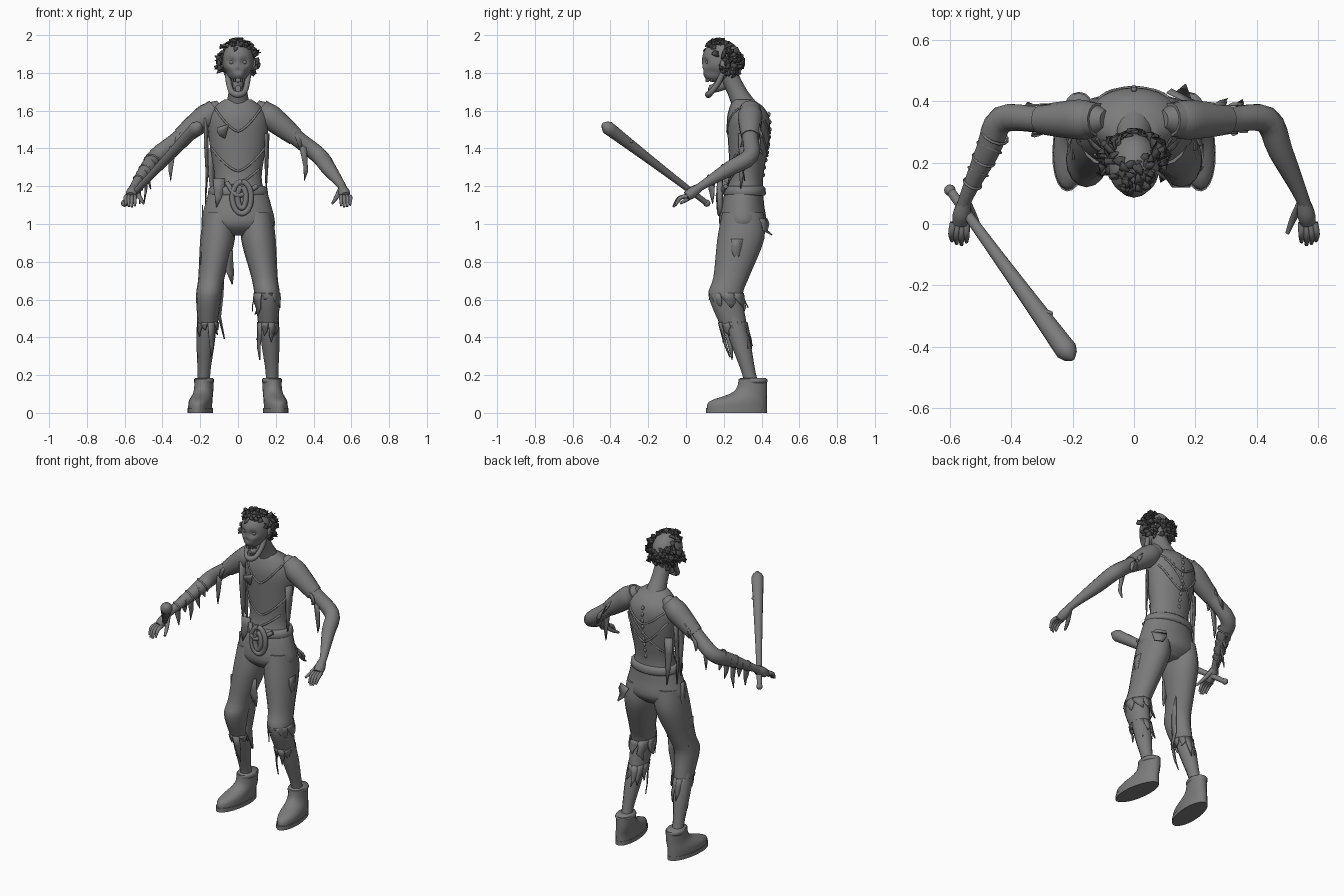
import bpy, bmesh, math, random
from mathutils import Vector, Matrix

cube = bpy.data.objects.get("Cube")
if cube:
    bpy.data.objects.remove(cube, do_unlink=True)
rng = random.Random(4)


def material(name, value):
    mat = bpy.data.materials.new(name)
    mat.use_nodes = True
    mat.diffuse_color = (value, value, value, 1)
    mat.node_tree.nodes["Principled BSDF"].inputs["Base Color"].default_value = mat.diffuse_color
    return mat


GREY = material("mid grey", .2)
DARK = material("dark grey hair", .07)


def finish(name, bm, mat=GREY, thick=0, angle=60):
    bmesh.ops.recalc_face_normals(bm, faces=bm.faces)
    mesh = bpy.data.meshes.new(name)
    bm.to_mesh(mesh)
    bm.free()
    mesh.materials.append(mat)
    obj = bpy.data.objects.new(name, mesh)
    bpy.context.collection.objects.link(obj)
    if thick:
        obj.modifiers.new("thickness", "SOLIDIFY").thickness = thick
    bpy.ops.object.select_all(action="DESELECT")
    bpy.context.view_layer.objects.active = obj
    obj.select_set(True)
    bpy.ops.object.shade_smooth_by_angle(angle=math.radians(angle))


def turns(count):
    return [math.tau * i / count for i in range(count)]


def spline(points, steps=4):
    """Smooth path through (x, y, z, radius) points."""
    pts = [Vector(p) for p in points]
    ends = [pts[0], *pts, pts[-1]]
    path = []
    for a, b, c, d in zip(ends, ends[1:], ends[2:], ends[3:]):
        for t in (k / steps for k in range(steps)):
            path.append(b + (c - a) * (t / 2) + (a * 2 - b * 5 + c * 4 - d) * (t * t / 2)
                        + (b * 3 - a - c * 3 + d) * (t ** 3 / 2))
    return path + [pts[-1]]


def oval(centre, u, v, seg):
    return [centre + u * math.cos(a) + v * math.sin(a) for a in turns(seg)]


def skin(bm, rings):
    rows = [[bm.verts.new(p) for p in ring] for ring in rings]
    for a, b in zip(rows, rows[1:]):
        for i in range(len(a)):
            bm.faces.new((a[i - 1], a[i], b[i], b[i - 1]))
    bm.faces.new(rows[0])
    bm.faces.new(rows[-1])


def sweep(name, paths, seg=12, flat=None):
    """Tubes along paths; with flat, sections stay level and are that much deeper than wide."""
    bm = bmesh.new()
    for path in paths:
        spots = [p.to_3d() for p in path]
        rings = []
        for i, p in enumerate(path):
            if flat:
                u, v = Vector((1, 0, 0)), Vector((0, flat, 0))
            else:
                along = (spots[min(i + 1, len(spots) - 1)] - spots[max(i - 1, 0)]).normalized()
                u = along.cross(Vector((.3, .2, 1))).normalized()
                v = along.cross(u)
            rings.append(oval(spots[i], u * p.w, v * p.w, seg))
        skin(bm, rings)
    finish(name, bm)


def with_radius(point, radius):
    return Vector((*point, radius))


def rags(name, strips):
    """Torn tapering strips: root, half width vector, hang vector."""
    bm = bmesh.new()
    for root, half, hang in strips:
        root, half, hang = Vector(root), Vector(half), Vector(hang)
        out = half.cross(hang).normalized() * half.length * .4
        rows = []
        for k in range(4):
            t = k / 3
            mid = root + hang * t + (out * rng.uniform(-1, 1) + half * rng.uniform(-.5, .5)) * t
            width = half * (1.05 - t * t)
            rows.append((bm.verts.new(mid - width), bm.verts.new(mid + width)))
        for (a, b), (c, d) in zip(rows, rows[1:]):
            bm.faces.new((a, b, d, c))
    finish(name, bm, thick=.006)


def hem(name, centre, radius, deep, count, longest):
    strips = []
    for a in turns(count):
        out = Vector((math.cos(a), math.sin(a) * deep, 0)) * radius
        half = Vector((-math.sin(a), math.cos(a) * deep, 0)) * radius * 3.4 / count
        drop = Vector((0, .25, -1)) * longest * rng.uniform(.2, 1)
        strips.append((Vector(centre) + out, half, drop))
    rags(name, strips)


def blob(bm, centre, size, detail=12):
    place = Matrix.Translation(centre) @ Matrix.Diagonal((*size, 1))
    return bmesh.ops.create_uvsphere(bm, u_segments=detail, v_segments=detail, radius=1, matrix=place)["verts"]


# Torso and neck
DEPTH = .71
TORSO = spline([(0, .31, 1.16, .145), (0, .32, 1.25, .125), (0, .33, 1.42, .15),
                (0, .33, 1.55, .16), (0, .32, 1.62, .125), (0, .3, 1.66, .07)])
sweep("torso", [TORSO], 24, DEPTH)
sweep("neck", [spline([(0, .32, 1.6, .07), (0, .27, 1.7, .05), (0, .21, 1.82, .05)])], 16)


def on_torso(x, z, side):
    ring = min(TORSO, key=lambda p: abs(p.z - z))
    bulge = math.sqrt(max(0, ring.w ** 2 - x * x))
    return Vector((x, ring.y + side * DEPTH * bulge, z))


# Torn shirt edges sagging over the chest (front -1) and back (+1)
def seam(top, sag, half, side, tilt=0):
    return [with_radius(on_torso(half * t, top + tilt * t - sag * (1 - abs(t) ** 1.5), side), .006)
            for t in (k / 8 for k in range(-8, 9))]


sweep("shirt_edges", [
    seam(1.61, .12, .12, -1), seam(1.4, .12, .14, -1), seam(1.25, .04, .11, -1, .04),
    seam(1.58, .1, .14, 1), seam(1.5, .14, .14, 1), seam(1.42, 0, .11, 1, .12)], 8)
rags("shirt_tatters", [
    ((-.17, .29, 1.56), (.01, .02, 0), (0, 0, -.42)), ((-.16, .33, 1.5), (0, .02, 0), (-.02, 0, -.4)),
    ((-.14, .38, 1.4), (.02, .01, 0), (0, 0, -.3)), ((.15, .3, 1.48), (.01, .02, 0), (0, 0, -.3)),
    ((-.08, .22, 1.52), (.03, 0, .01), (0, 0, -.07)), ((-.1, .23, 1.24), (.03, 0, 0), (0, -.02, -.15))])

# Bare spine bumps
bm = bmesh.new()
for i in range(9):
    blob(bm, on_torso(0, 1.26 + i * .04, 1), (.01, .009, .013), 8)
finish("spine", bm)

# Trouser seat and waistband
sweep("trouser_seat", [spline([(0, .31, 1.19, .148), (0, .3, 1.1, .175), (0, .3, 1, .19), (0, .3, .94, .1)])], 24, .65)
sweep("waistband", [[Vector((0, .31, z, r)) for z, r in ((1.15, .152), (1.16, .16), (1.19, .155), (1.2, .14))]], 24, DEPTH)


# Spilled gut loops
def gut(wide, tall, y):
    return [Vector((.02 + wide * math.sin(a), y, 1.14 + tall * math.cos(a), .015)) for a in turns(18) + [0]]


sweep("gut_loops", [gut(.05, .085, .18), gut(.022, .055, .175),
                    spline([(-.06, .21, 1.22, .013), (0, .17, 1.15, .013), (.1, .21, 1.2, .013)])])

# Arm landmarks
shoulder, elbow = Vector((.18, .34, 1.56)), Vector((.43, .34, 1.36))
wrist, knuckles = Vector((.55, .08, 1.2)), Vector((.567, .005, 1.147))

for s, side in ((1, "left_"), (-1, "right_")):
    def mirror(path):
        return [Vector((s * p[0], *p[1:])) for p in path]

    # Leg, shin and torn hems
    sweep(side + "trouser_leg", [spline(mirror([
        (.1, .3, 1.06, .08), (.108, .29, .92, .092), (.14, .24, .72, .07), (.155, .21, .62, .067), (.16, .25, .47, .053)]))], 16, 1.35)
    sweep(side + "shin", [spline(mirror([
        (.16, .22, .6, .05), (.17, .28, .4, .05), (.18, .33, .22, .034), (.18, .35, .14, .035)]))], 12, 1.1)
    hem(side + "trouser_hem", (s * .16, .25, .48), .053, 1.35, 10, .2)

    # Boot: long flat toe, then a steep rise to the ankle
    toe_out = Matrix.Rotation(s * .12, 3, "Z")
    wide, deep = toe_out @ Vector((1, 0, 0)), toe_out @ Vector((0, 1, 0))
    rings = []
    for i in range(13):
        t = i / 12
        taper = 1 / (1 + (t / .42) ** 5)
        length = .075 + .085 * taper
        rings.append(oval(Vector((s * (.18 + .02 * taper), .43 - length, .02 + .16 * t)),
                          wide * (.05 + .011 * taper), deep * length, 20))
    bm = bmesh.new()
    skin(bm, rings)
    finish(side + "boot", bm)
    bm = bmesh.new()
    skin(bm, [oval(Vector((s * .2, .268, z)), wide * .064, deep * .163, 24) for z in (0, .025)])
    finish(side + "boot_sole", bm)
    sweep(side + "boot_cuff", [[Vector((s * .18, .355, .155 + .01 * i, .048 + .006 * (i in (1, 2)))) for i in range(4)]], 16, 1.4)

    # Arm and sleeve
    arm = [with_radius(shoulder.lerp(elbow, -.25), .055), with_radius(shoulder, .06),
           with_radius(shoulder.lerp(elbow, .5), .043), with_radius(elbow, .045),
           with_radius(elbow.lerp(wrist, .4), .04), with_radius(wrist, .022), with_radius(knuckles, .025)]
    sweep(side + "arm", [spline(mirror(arm))], 14)
    sleeve = [with_radius(shoulder.lerp(elbow, t), r) for t, r in ((-.35, .03), (-.1, .064), (.2, .06), (.5, .048))]
    sweep(side + "sleeve", [spline(mirror(sleeve))], 14)
    rags(side + "sleeve_tatters", [
        ((s * x, shoulder.y + y, 1.85 - 1.2 * x), (s * .02, 0, -.02), (s * .02, y / 5, -drop))
        for x, y, drop in ((.31, -.04, .08), (.33, .05, .08), (.34, -.03, .22), (.28, .05, .06))])

    # Palm, four curling fingers and a thumb
    digits = [spline([with_radius(wrist, .02), with_radius(wrist.lerp(knuckles, .6), .031), with_radius(knuckles, .026)])]
    for k in range(4):
        reach = 1 - .12 * abs(k - 1.3)
        base = knuckles + Vector((.014 * (k - 1.5), 0, 0))
        digits.append(spline([with_radius(base, .012),
                              with_radius(base + Vector((.003 * k, -.045, -.012)) * reach, .011),
                              with_radius(base + Vector((.002 * k, -.075, -.06)) * reach, .006)]))
    digits.append(spline([with_radius(wrist, .015), (.52, .02, 1.14, .012), (.5, -.03, 1.11, .007)]))
    sweep(side + "hand", [mirror(path) for path in digits], 8)

# Torn left knee
hem("left_knee_tear", (.155, .215, .635), .067, 1.35, 8, .12)

# Torn wraps on the right forearm
reflect = Matrix.Scale(-1, 3, Vector((1, 0, 0)))
start, end = reflect @ elbow, reflect @ wrist
wraps, strips = [], []
for i in range(5):
    spot = start.lerp(end, .2 + .15 * i)
    along = (end - start + Vector((0, 0, .15 * (i % 2)))).normalized()
    u = along.cross(Vector((0, 0, 1))).normalized()
    size = .045 - .004 * i
    loop = oval(spot, u * size, along.cross(u) * size, 12)
    wraps.append([with_radius(p, .005) for p in loop + loop[:1]])
    strips.append((spot, along * .02, (0, .02, -.08 - .04 * (i % 3))))
sweep("forearm_wraps", wraps, 6)
rags("forearm_tatters", strips)

# Loose trouser flaps
rags("trouser_flaps", [
    ((.15, .41, 1.03), (.04, -.02, 0), (.02, .03, -.09)), ((.2, .27, .92), (0, .03, 0), (.01, 0, -.12)),
    ((-.06, .22, .86), (.03, .01, 0), (.02, 0, -.18)), ((-.09, .25, .75), (.01, .04, 0), (0, 0, -.36)),
    ((-.2, .25, .85), (0, .04, 0), (0, 0, -.17)), ((-.19, .3, 1.1), (0, .02, 0), (0, 0, -.3)),
    ((.2, .25, .5), (0, .03, 0), (0, .05, -.23))])

# Wooden bat with a knob and a rounded tip
grip, tip = Vector((-.6, .11, 1.11)), Vector((-.2, -.44, 1.53))
shaft = []
for i in range(41):
    t = i / 40
    shaft.append(with_radius(grip.lerp(tip, t), (.015 + .023 * t ** 1.5) * min(1, math.sqrt(20 * (1 - t) + .05))))
sweep("bat", [shaft], 14)
bm = bmesh.new()
blob(bm, grip, (.019, .019, .019))
blob(bm, grip.lerp(tip, .73) + Vector((.02, 0, .02)), (.025, .012, .012))
finish("bat_knob_and_splinter", bm)

# Skull with sunken eyes, open nose and hollow cheeks
bm = bmesh.new()
skull = Vector((0, .19, 1.862))
for v in blob(bm, skull, (.083, .106, .112), 36):
    low = max(0, 1.84 - v.co.z)
    v.co.x *= 1 - 2 * low
    if v.co.y < skull.y:
        v.co.y -= low * .35
        for x, z, size in ((.033, 1.858, .02), (0, 1.812, .014), (.06, 1.8, .02)):
            v.co.y += size * math.exp(-((abs(v.co.x) - x) ** 2 + (v.co.z - z) ** 2) / size ** 2)
for s in (-1, 1):
    blob(bm, (s * .033, .118, 1.857), (.014, .014, .013))
    blob(bm, (s * .084, .2, 1.845), (.01, .02, .03))
finish("head", bm)

# Hanging jaw, tongue and teeth
half_jaw = [(.058, .2, 1.82, .014), (.05, .175, 1.755, .015), (.034, .135, 1.7, .015)]
sweep("jaw_and_tongue", [
    spline(half_jaw + [(0, .118, 1.685, .018)] + [(-x, *rest) for x, *rest in reversed(half_jaw)]),
    spline([(0, .2, 1.74, .03), (0, .15, 1.72, .025), (0, .12, 1.72, .015)])])
bm = bmesh.new()
for i in range(-3, 4):
    for z, y in ((1.762, .107), (1.71, .12)):
        place = Matrix.Translation((i * .01, y + i * i * .003, z)) @ Matrix.Diagonal((.008, .008, .02, 1))
        bmesh.ops.create_cube(bm, size=1, matrix=place)
finish("teeth", bm, angle=20)


# Matted hair: a tuft on top and shaggy sides around a bald crown
def random_direction():
    return Vector([rng.gauss(0, 1) for axis in "xyz"]).normalized()


bm = bmesh.new()
for i in range(380):
    n = random_direction()
    face = n.y < -.2 and n.z < .65
    bald = n.y > .15 and n.z > .3 and abs(n.x) < .65
    temple = n.y < .1 and abs(n.x) > .6 and n.z > .35
    if face or bald or temple or n.z < -.6:
        continue
    root = skull + Vector((n.x * .083, n.y * .1, n.z * .108))
    along = n.cross(random_direction()).normalized() * rng.uniform(.025, .055)
    half = n.cross(along).normalized() * rng.uniform(.008, .016)
    rise = n * rng.uniform(.005, .015 + .04 * abs(n.x))
    leaf = (root - half, root + half, root + along * .6 + half + rise, root + along + rise * .6, root + along * .5 - half + rise)
    bm.faces.new([bm.verts.new(corner) for corner in leaf])
finish("hair", bm, DARK, thick=.006, angle=30)
